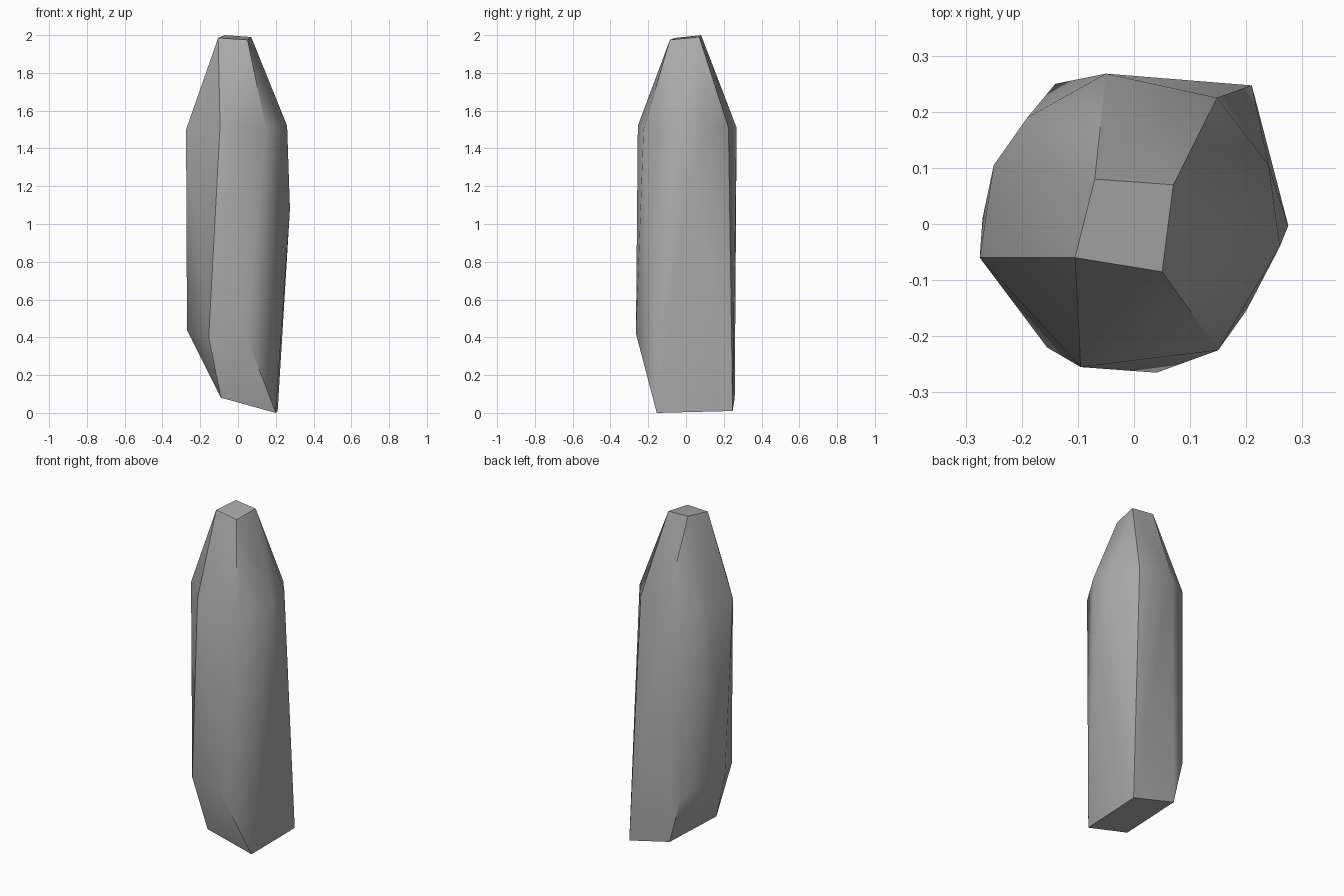
import bpy
import bmesh
import math

cube = bpy.data.objects.get("Cube")
if cube:
    bpy.data.objects.remove(cube, do_unlink=True)

# Plain grey stone
stone = bpy.data.materials.new("grey_stone")
stone.use_nodes = True
grey = (0.4, 0.4, 0.4, 1.0)
stone.diffuse_color = grey
bsdf = next(n for n in stone.node_tree.nodes if n.type == 'BSDF_PRINCIPLED')
bsdf.inputs["Base Color"].default_value = grey
bsdf.inputs["Roughness"].default_value = 0.8

# Corners of the cut stone, level by level
tip = [(-0.105, -0.06, 1.985), (0.05, -0.085, 1.975),
       (0.07, 0.07, 1.99), (-0.07, 0.08, 2.0)]
shoulder = [(-0.275, -0.06, 1.5), (-0.095, -0.255, 1.52), (0.15, -0.225, 1.5),
            (0.26, -0.04, 1.52), (0.24, 0.105, 1.51), (0.148, 0.225, 1.51),
            (-0.05, 0.268, 1.51), (-0.19, 0.19, 1.5), (-0.25, 0.105, 1.5)]
belly = [(0.275, -0.003, 1.08)]
skirt = [(-0.155, -0.22, 0.4), (0.04, -0.265, 0.42),
         (-0.27, 0.01, 0.44), (-0.14, 0.25, 0.36)]
foot = [(-0.09, -0.165, 0.08), (0.2, -0.155, 0.0),
        (0.21, 0.247, 0.01), (-0.07, 0.258, 0.08)]

# Wrap the corners in one faceted convex body
bm = bmesh.new()
for level in (tip, shoulder, belly, skirt, foot):
    for corner in level:
        bm.verts.new(corner)
hull = bmesh.ops.convex_hull(bm, input=bm.verts[:])
loose = [v for v in bm.verts if not v.link_faces]
bmesh.ops.delete(bm, geom=loose, context='VERTS')
bmesh.ops.recalc_face_normals(bm, faces=bm.faces[:])

mesh = bpy.data.meshes.new("stone_pillar")
bm.to_mesh(mesh)
bm.free()
mesh.materials.append(stone)
pillar = bpy.data.objects.new("stone_pillar", mesh)
bpy.context.collection.objects.link(pillar)

# Soft facets with crisp ridges
bpy.ops.object.select_all(action='DESELECT')
pillar.select_set(True)
bpy.context.view_layer.objects.active = pillar
bpy.ops.object.shade_smooth_by_angle(angle=math.radians(30))
